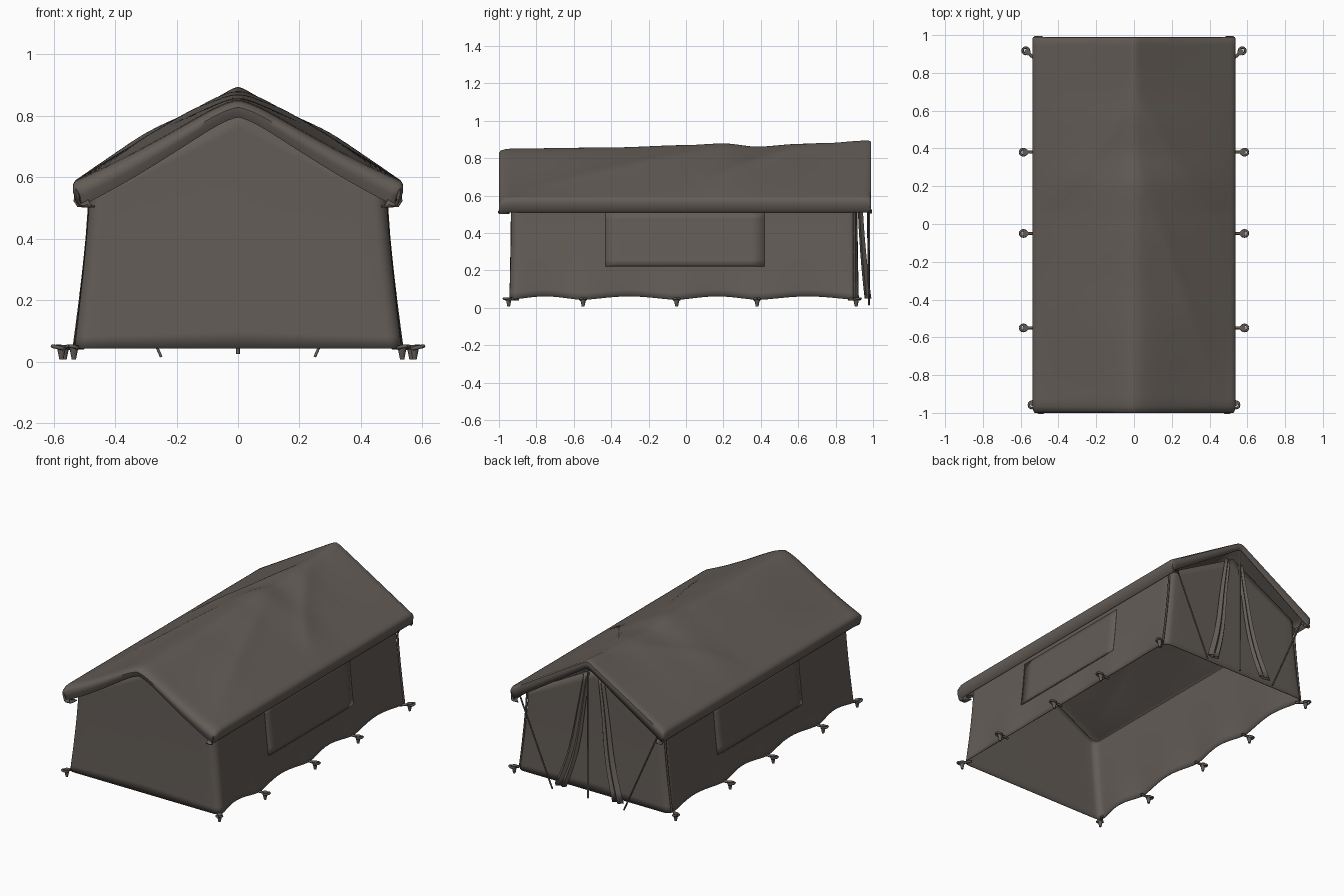
import bpy, bmesh, math
from mathutils import Vector

if "Cube" in bpy.data.objects:
    bpy.data.objects.remove(bpy.data.objects["Cube"])

canvas = bpy.data.materials.new("dark_canvas")
canvas.diffuse_color = (0.125, 0.108, 0.095, 1)
canvas.use_nodes = True
canvas.node_tree.nodes["Principled BSDF"].inputs["Base Color"].default_value = canvas.diffuse_color


def add_object(name, bm, thickness=0, angle=50):
    bmesh.ops.recalc_face_normals(bm, faces=bm.faces)
    me = bpy.data.meshes.new(name)
    bm.to_mesh(me)
    bm.free()
    me.materials.append(canvas)
    me.shade_smooth()
    me.set_sharp_from_angle(angle=math.radians(angle))
    ob = bpy.data.objects.new(name, me)
    bpy.context.collection.objects.link(ob)
    if thickness:
        m = ob.modifiers.new("thickness", 'SOLIDIFY')
        m.thickness = thickness
    return ob


def grid(rows, closed=False):
    """Skin a list of equally long point rows."""
    bm = bmesh.new()
    vs = [[bm.verts.new(p) for p in r] for r in rows]
    n = len(rows[0])
    for a, b in zip(vs, vs[1:]):
        for i in range(n if closed else n - 1):
            j = (i + 1) % n
            bm.faces.new((a[i], a[j], b[j], b[i]))
    return bm


def rod(name, path, radius):
    cu = bpy.data.curves.new(name, 'CURVE')
    cu.dimensions = '3D'
    cu.bevel_depth = radius
    cu.bevel_resolution = 1
    cu.use_fill_caps = True
    sp = cu.splines.new('POLY')
    sp.points.add(len(path) - 1)
    for p, q in zip(sp.points, path):
        p.co = (*q, 1)
    cu.materials.append(canvas)
    ob = bpy.data.objects.new(name, cu)
    bpy.context.collection.objects.link(ob)


def interp(pts, v):
    for (a, p), (b, q) in zip(pts, pts[1:]):
        if v <= b:
            k = max(0, (v - a) / (b - a))
            return p + (q - p) * k * k * (3 - 2 * k)
    return pts[-1][1]


# ---- Roof: sagging ridge, tension folds, hanging valance all round
RIDGE = [(-1, .85), (-.9, .852), (-.4, .857), (0, .868), (.2, .876),
         (.38, .860), (.6, .870), (1, .895)]
BULGE = [(-1, -.28), (-.35, .16), (.3, .2), (1, .0)]
ROUNDING = [(-1, .15), (-.3, .06), (1, .02)]
FOLDS = [(.80, .06, 1.5, .022), (.38, -.92, 1.0, .016)]   # y start, y end, curve, height


def fold_height(x, y):
    h = 0
    for y0, y1, power, amp in FOLDS:
        k = (y0 - y) / (y0 - y1)
        if 0 < k < 1:
            d = (abs(x) - .46 * k ** power) * .85
            h += amp * math.sin(math.pi * k) * math.exp(-math.hypot(d, .015) / .06)
    return h * min(1, (.53 - abs(x)) / .06)


def roof_z(x, y):
    e, c = interp(ROUNDING, y), interp(BULGE, y)
    t = min(1, abs(x) / .53)
    u = (math.hypot(t, e) - e) / (math.hypot(1, e) - e)
    return .59 + (interp(RIDGE, y) - .59) * (1 - u + c * t * (1 - t)) + fold_height(x, y)


# (y, drop, width factor) for each row; first rows curl under the front edge
ROWS = [(-.945, -.052, .95), (-.985, -.055, .96), (-.997, -.035, .97), (-1, -.022, .98),
        (-.99, -.009, .99), (-.965, -.002, 1)]
ROWS += [(-.93 + i * .025, 0, 1) for i in range(76)]
ROWS += [(.975, 0, 1), (.988, -.006, .995), (.99, -.02, .99), (.985, -.05, .985)]
N = 30
TOP = [.53 * i / N for i in range(-N, N + 1)]
VALANCE = [(.538, .575), (.538, .555), (.528, .522), (.515, .510), (.490, .528)]
rows = []
for y, drop, k in ROWS:
    mid = [(x * k, y, roof_z(x, y) + drop * (1 + .5 * abs(x) / .53)) for x in TOP]
    side = [(x * k, y, max(.508, z + drop * .6)) for x, z in VALANCE]
    rows.append([(-x, yy, z) for x, yy, z in reversed(side)] + mid + side)
roof = add_object("roof_cover", grid(rows), .006)


# ---- Walls: open-bottomed rounded box with gable ends and a scalloped hem
STAKES = [-.94, -.55, -.05, .38, .91]
FRONT, BACK, R = -.935, .915, .045


def half_width(z):
    return .485 + .058 * max(0, 1 - z / .53) ** 1.3


def scallop(y):
    for a, b in zip(STAKES, STAKES[1:]):
        if a <= y <= b:
            return math.sin(math.pi * (y - a) / (b - a)) ** 1.5
    return 0


def outline():
    pts = [(-.5 + R + (1 - 2 * R) * i / 20, FRONT) for i in range(20)]
    corner = lambda cx, cy, a0: [(cx + R * math.cos(a0 + k * math.pi / 12),
                                  cy + R * math.sin(a0 + k * math.pi / 12)) for k in range(6)]
    pts += corner(.5 - R, FRONT + R, -math.pi / 2)
    pts += [(.5, FRONT + R + (BACK - FRONT - 2 * R) * i / 48) for i in range(48)]
    pts += corner(.5 - R, BACK - R, 0)
    pts += [(.5 - R - (1 - 2 * R) * i / 20, BACK) for i in range(20)]
    pts += corner(-.5 + R, BACK - R, math.pi / 2)
    pts += [(-.5, BACK - R - (BACK - FRONT - 2 * R) * i / 48) for i in range(48)]
    pts += corner(-.5 + R, FRONT + R, math.pi)
    return pts


rows = []
for j in range(15):
    s = j / 14
    row = []
    for x, y in outline():
        on_side = max(0, (abs(x) - .4) / .1)
        pull = scallop(y) * on_side * (1 - s) ** 3
        top = .55 + .265 * (1 - abs(x) / .5)
        z0 = .043 + .018 * scallop(y) * on_side
        z = z0 + s * (top - z0)
        row.append((x * (half_width(z) - .018 * pull) / .5, y * (1 + .01 * (1 - s) ** 2), z))
    rows.append(row)
add_object("tent_walls", grid(rows, True), .004)

# ---- Side window panels with their seams
for sx, side in ((1, "right"), (-1, "left")):
    rows = [[(sx * (half_width(z) + .001), -.43 + .85 * i / 12, z) for i in range(13)]
            for z in [.22 + .29 * j / 8 for j in range(9)]]
    add_object(side + "_window_panel", grid(rows), .001)
    rod(side + "_window_seam",
        [(sx * (half_width(.22) + .001), y, .22) for y in (-.41, .37)], .003)


# ---- Ground pegs with straps and rings
def peg(name, x, y, dx, dy):
    d = Vector((dx, dy, 0)).normalized()
    base = Vector((x, y, .046))
    tip = base + d * .036
    rod(name + "_strap", [base - d * .02, tip], .008)
    ring = [tip + d * .014 + Vector((d.x * math.cos(a) * 1.1 - d.y * math.sin(a),
            d.y * math.cos(a) * 1.1 + d.x * math.sin(a), .25 * math.cos(a))) * .017
            for a in [k * math.tau / 12 for k in range(13)]]
    rod(name + "_ring", ring, .0065)
    bm = bmesh.new()
    bmesh.ops.create_cone(bm, cap_ends=True, segments=10, radius1=.007, radius2=.017, depth=.048)
    bmesh.ops.translate(bm, verts=bm.verts, vec=tip + d * .004 + Vector((0, 0, -.016)))
    add_object(name, bm)


for sx, side in ((1, "right"), (-1, "left")):
    for i, y in enumerate(STAKES):
        dy = -.9 if i == 0 else .9 if i == 4 else 0
        x = .515 if i == 0 else .535
        peg(f"{side}_peg_{i + 1}", sx * x, y - dy * .03, sx * (.5 if i == 0 else 1), dy)

# ---- Rear entrance: centre pole, slanted poles, door flaps, corner seams
rod("centre_pole", [(0, .978, .025), (0, .978, .845)], .006)
for sx, side in ((1, "right"), (-1, "left")):
    rod(side + "_slanted_pole", [(sx * .25, .978, .015), (sx * .49, .972, .56)], .005)
    rod(side + "_corner_seam", [(sx * (half_width(z) - .003), .90, z)
                                for z in (.05, .12, .2, .3, .4, .53)], .006)
    rows = []
    for j in range(13):
        s = j / 12
        cx = .05 + .15 * s ** 1.5 + .008 * math.sin(s * math.tau)
        w = .02 + .022 * s
        y = .922 + .045 * s * s
        z = .79 - .74 * s
        rows.append([(sx * (cx + w * u), y + v * (.6 + .4 * s), z) for u, v in
                     ((-1, 0), (-.6, .02), (-.1, .006), (.4, .024), (1, 0), (0, -.012))])
    add_object(side + "_door_flap", grid(rows, True), .003, 40)
